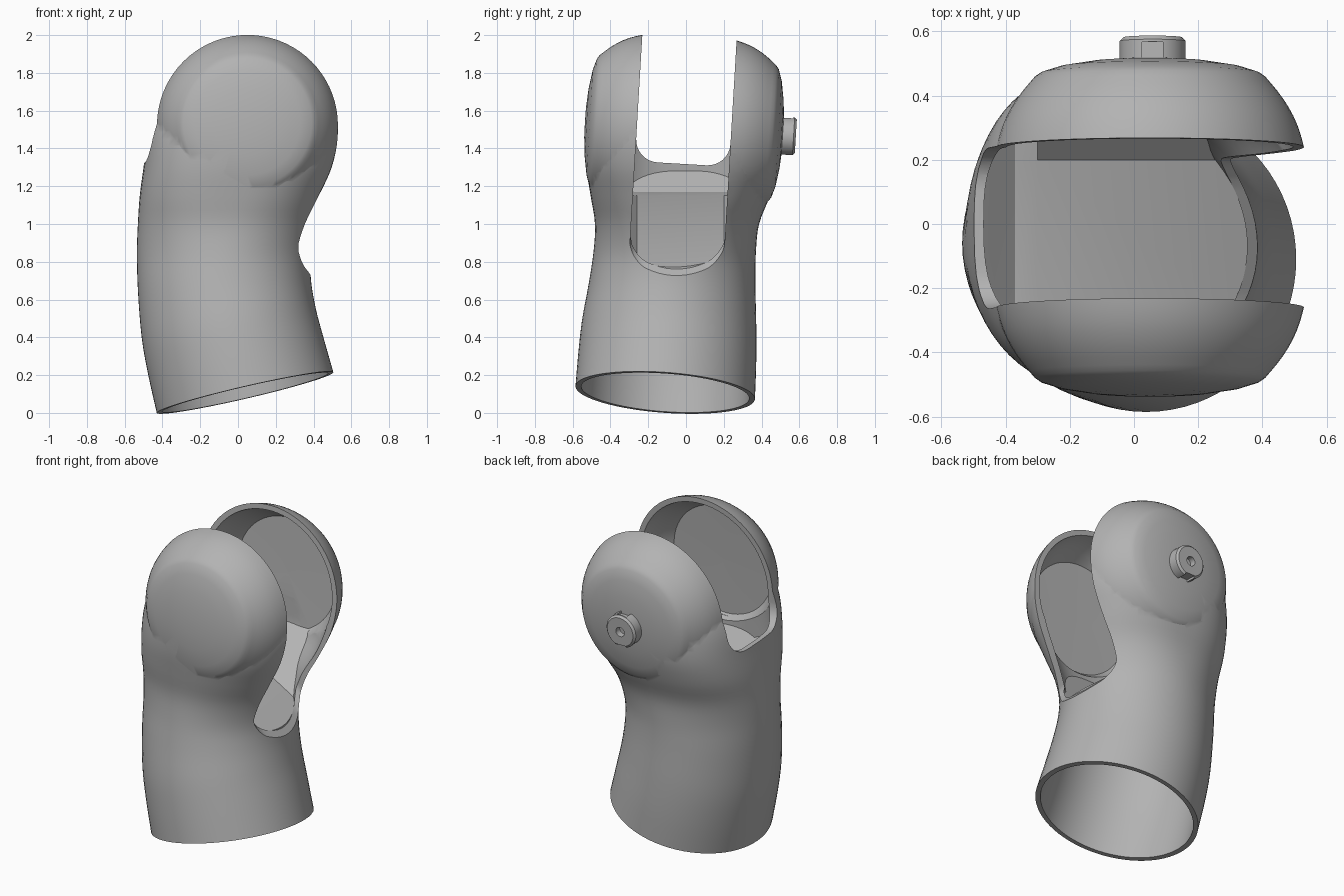
import bpy, bmesh
from math import sin, cos, pi, radians, copysign
from mathutils import Matrix, Vector

cube = bpy.data.objects.get("Cube")
if cube:
    bpy.data.objects.remove(cube, do_unlink=True)

grey = bpy.data.materials.new("plain grey")
grey.use_nodes = True
grey.diffuse_color = (0.45, 0.45, 0.45, 1)
grey.node_tree.nodes["Principled BSDF"].inputs["Base Color"].default_value = (0.45, 0.45, 0.45, 1)

SEG = 72
WALL = 0.03
HEAD = Matrix.Translation((0.05, -0.01, 1.508)) @ Matrix.Rotation(radians(-3.4), 4, 'X')


def finish(bm, name, matrix=None):
    if matrix:
        bm.transform(matrix)
    bmesh.ops.recalc_face_normals(bm, faces=bm.faces)
    mesh = bpy.data.meshes.new(name)
    bm.to_mesh(mesh)
    bm.free()
    mesh.materials.append(grey)
    ob = bpy.data.objects.new(name, mesh)
    bpy.context.collection.objects.link(ob)
    return ob


def activate(ob):
    bpy.ops.object.select_all(action='DESELECT')
    ob.select_set(True)
    bpy.context.view_layer.objects.active = ob


def boolean(ob, tool, operation, keep=False):
    mod = ob.modifiers.new("cut", 'BOOLEAN')
    mod.operation, mod.solver, mod.object = operation, 'EXACT', tool
    activate(ob)
    bpy.ops.object.modifier_apply(modifier=mod.name)
    if not keep:
        bpy.data.objects.remove(tool, do_unlink=True)


def skin(name, rings, matrix=None):
    """Join closed rings of points and cap both ends."""
    bm = bmesh.new()
    loops = [[bm.verts.new(p) for p in ring] for ring in rings]
    for a, b in zip(loops, loops[1:]):
        for i in range(len(a)):
            j = (i + 1) % len(a)
            bm.faces.new((a[i], a[j], b[j], b[i]))
    bm.faces.new(loops[0])
    bm.faces.new(loops[-1])
    return finish(bm, name, matrix)


def spline(points, steps):
    """Smooth curve through points of any dimension."""
    pts = [points[0]] + points + [points[-1]]
    out = []
    for k in range(1, len(pts) - 2):
        for s in range(steps):
            t = s / steps
            out.append([0.5 * (2 * b + (c - a) * t + (2 * a - 5 * b + 4 * c - d) * t * t
                               + (3 * b - a - 3 * c + d) * t ** 3)
                        for a, b, c, d in zip(*pts[k - 1:k + 3])])
    return out + [points[-1]]


# Sleeve sections: left x, left z, right x, right z, front y, back y, slope along y, squareness
SECTIONS = spline([
    (-.43, .00, .505, .215, -.585, .365, -.07, 2),
    (-.475, .2, .455, .39, -.57, .372, -.05, 2),
    (-.51, .4, .41, .56, -.55, .372, -.03, 2),
    (-.53, .65, .385, .72, -.515, .367, 0, 2),
    (-.535, .85, .39, .85, -.49, .37, 0, 2),
    (-.53, 1.0, .42, 1.0, -.482, .387, 0, 2.2),
    (-.52, 1.15, .47, 1.15, -.505, .445, 0, 2.5),
    (-.50, 1.3, .525, 1.3, -.528, .49, 0, 2.7),
    (-.48, 1.45, .555, 1.45, -.533, .505, 0, 2.7),
    (-.44, 1.58, .545, 1.58, -.515, .495, 0, 2.7)], 4)


def sleeve(name, inset):
    rings = []
    for lx, lz, rx, rz, y0, y1, slope, square in SECTIONS:
        if inset:
            lx, rx, y0, y1 = lx + inset, rx - inset, y0 + inset, y1 - inset
            if lz > .9:
                y0, y1 = max(y0, -.43), min(y1, .42)
        mid, half = (y0 + y1) / 2, (y1 - y0) / 2
        ring = []
        for i in range(SEG):
            c, s = (copysign(abs(f(2 * pi * i / SEG)) ** (2 / square), f(2 * pi * i / SEG))
                    for f in (cos, sin))
            ring.append(Vector(((lx + rx) / 2 + c * (rx - lx) / 2, mid + s * half,
                                (lz + rz) / 2 + c * (rz - lz) / 2 + s * half * slope)))
        rings.append(ring)
    if inset:
        rings.insert(0, [p + Vector((.02, 0, -.1)) for p in rings[0]])
    return skin(name, rings)


def drum(name, half):
    """Turn a mirrored (radius, y) profile about the head axis."""
    profile = [(r, -y) for r, y in reversed(half)] + half[1:]
    return skin(name, [[(r * cos(2 * pi * i / SEG), y, r * sin(2 * pi * i / SEG))
                        for i in range(SEG)] for r, y in profile], HEAD)


def box(name, lo, hi, radius=0, shear=0):
    """Box in head space; lower edges along x can be rounded, and the box sheared down along x."""
    bm = bmesh.new()
    bmesh.ops.create_cube(bm, size=1)
    for v in bm.verts:
        v.co = [l + (c + .5) * (h - l) for c, l, h in zip(v.co, lo, hi)]
    if radius:
        edges = [e for e in bm.edges if all(abs(v.co.z - lo[2]) < 1e-5 for v in e.verts)
                 and abs(e.verts[0].co.x - e.verts[1].co.x) > .01]
        bmesh.ops.bevel(bm, geom=edges, offset=radius, segments=8, profile=.5, affect='EDGES')
    for v in bm.verts:
        v.co.z -= shear * (v.co.x - .285)
    return finish(bm, name, HEAD)


def disc(name, radius, y0, y1, sides, bevel=0):
    rows = [(radius, y0), (radius, y1 - bevel)]
    if bevel:
        rows.append((radius - bevel, y1))
    return skin(name, [[(.008 + r * cos(2 * pi * i / sides), y, -.012 + r * sin(2 * pi * i / sides))
                        for i in range(sides)] for r, y in rows], HEAD)


# Outer skin: bent sleeve joined with the domed round head
OUTER = spline([(.495, 0), (.492, .12), (.485, .22), (.458, .32), (.415, .4), (.36, .468)], 3) \
    + [(.34, .482), (.28, .501), (.18, .517), (.08, .525), (.01, .526)]
shell = sleeve("forked_sleeve", 0)
boolean(shell, drum("head", OUTER), 'UNION')

# Hollow inside with flat cheeks
INNER = spline([(.46, 0), (.458, .12), (.452, .22), (.426, .31), (.385, .38)], 3) \
    + [(.345, .435), (.01, .44)]
hollow = sleeve("hollow", WALL)
boolean(hollow, drum("head_hollow", INNER), 'UNION')
boolean(shell, hollow, 'DIFFERENCE', keep=True)

# Fork slot, long with a sloping lip on the inside of the bend and short on the outside
for lo, hi, radius, shear in (((.05, -.25, -.728), (.8, .25, 2), .09, 1.1),
                              ((-.8, -.25, -.19), (.1, .25, .9), .12, 0)):
    boolean(shell, box("slot", lo, hi, radius, shear), 'DIFFERENCE')

# Trough-shaped floor that slopes through the sleeve and rises towards both cheeks
top = [(-.7, 1.32), (-.47, 1.28), (-.37, 1.17), (-.3, 1.15), (.34, .78), (.6, .63)]
rings = []
for y, rise in ((-.7, 1.18), (-.45, 1.18), (-.26, 0), (.2, 0), (.43, 1.18), (.7, 1.18)):
    rings.append([(x, y, max(z, rise)) for x, z in top]
                 + [(x, y, z - .035) for x, z in reversed(top)])
floor = skin("inner_floor", rings)
boolean(floor, hollow, 'INTERSECT')

# Pivot stud on the back cheek: notched top and bottom, with a socket
stud = disc("pivot_stud", .103, .48, .593, 48, .012)
boolean(stud, disc("socket", .03, .555, .7, 16), 'DIFFERENCE')
for z, depth in ((.09, .573), (-.116, .7)):
    boolean(stud, box("notch", (-.025, .4, z - .02), (.041, depth, z + .02)), 'DIFFERENCE')

# Smooth shading with crisp rims
for ob in (shell, floor, stud):
    activate(ob)
    bpy.ops.object.shade_smooth_by_angle(angle=radians(30))
